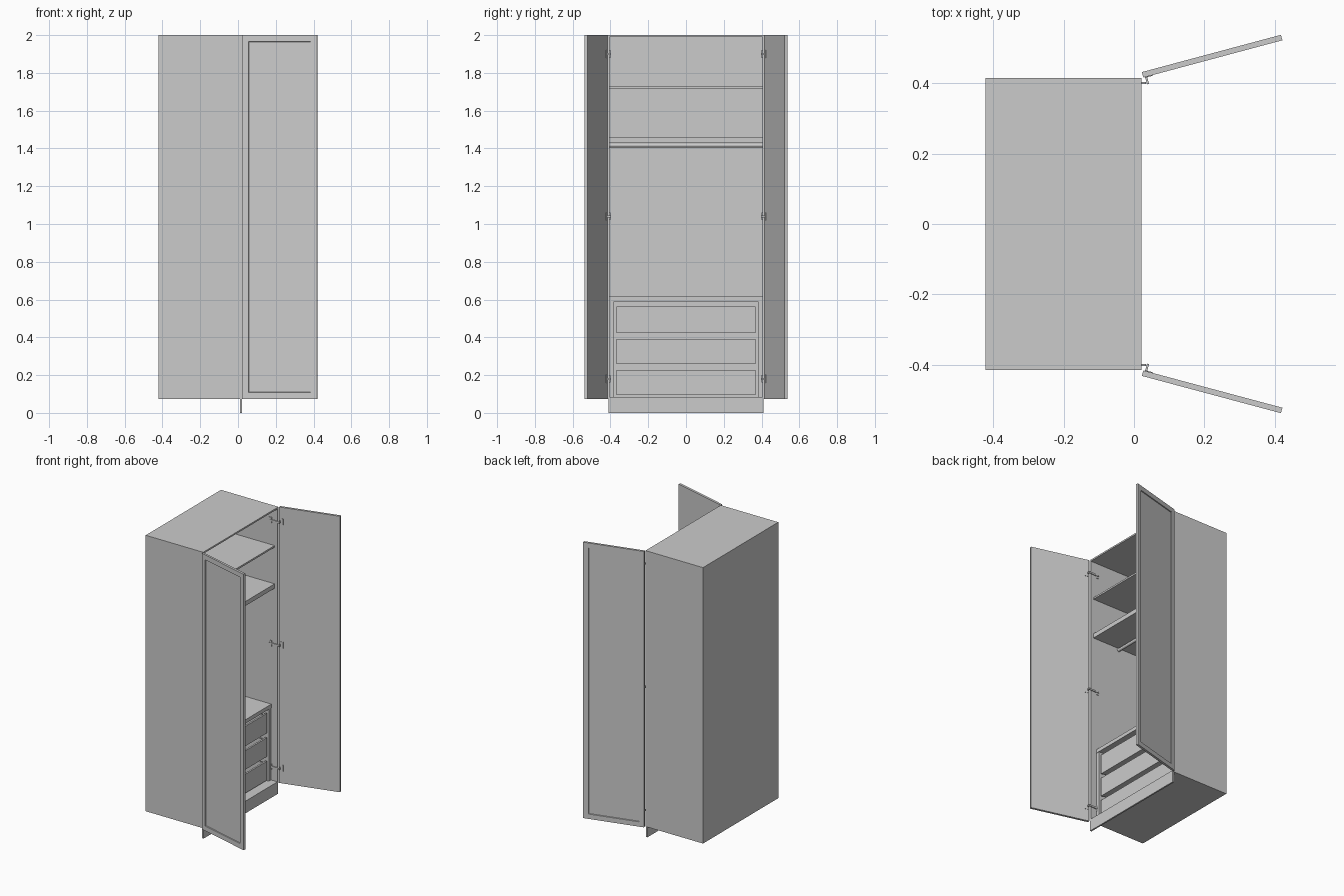
import bpy, bmesh, math
from mathutils import Matrix, Vector

if "Cube" in bpy.data.objects:
    bpy.data.objects.remove(bpy.data.objects["Cube"])


def finish(bm, name, mirror=False):
    me = bpy.data.meshes.new(name)
    bmesh.ops.recalc_face_normals(bm, faces=bm.faces)
    bm.to_mesh(me)
    bm.free()
    ob = bpy.data.objects.new(name, me)
    bpy.context.collection.objects.link(ob)
    if mirror:
        mod = ob.modifiers.new("mirror", 'MIRROR')
        mod.use_axis = (False, True, False)
    return ob


def add_box(bm, x, y, z, mat=Matrix()):
    size = Matrix.Diagonal((x[1] - x[0], y[1] - y[0], z[1] - z[0], 1))
    mid = Matrix.Translation((sum(x) / 2, sum(y) / 2, sum(z) / 2))
    return bmesh.ops.create_cube(bm, size=1, matrix=mat @ mid @ size)['verts']


def box(name, x, y, z, mirror=False):
    bm = bmesh.new()
    add_box(bm, x, y, z)
    return finish(bm, name, mirror)


BACK, FRONT, W, T = -0.422, 0.022, 0.415, 0.011
IN = W - T

# carcass
box("side_panel", (BACK, FRONT), (IN, W), (0.074, 2.0), True)
box("top_panel", (BACK, FRONT), (-IN, IN), (2 - T, 2.0))
box("floor_panel", (BACK, FRONT), (-IN, IN), (0.074, 0.085))
box("back_panel", (BACK, BACK + 0.008), (-IN, IN), (0.085, 2 - T))
box("plinth", (0.011, FRONT), (-0.41, 0.41), (0, 0.074))

# shelves
box("upper_shelf", (BACK + 0.008, 0.0), (-IN, IN), (1.716, 1.728))
box("hanging_shelf", (BACK + 0.008, 0.0), (-IN, IN), (1.43, 1.461))
box("drawer_top", (BACK + 0.008, -0.025), (-IN, IN), (0.589, 0.615))

# hanging rail
bm = bmesh.new()
bmesh.ops.create_cone(bm, cap_ends=True, segments=24, radius1=0.011, radius2=0.011, depth=2 * IN,
                      matrix=Matrix.Translation((-0.21, 0, 1.417)) @ Matrix.Rotation(math.pi / 2, 4, 'X'))
rail = finish(bm, "hanging_rail")
bpy.context.view_layer.objects.active = rail
rail.select_set(True)
bpy.ops.object.shade_smooth_by_angle()

# drawer unit: side fillers and three open drawers
box("drawer_filler", (BACK + 0.008, -0.028), (0.38, IN), (0.085, 0.589), True)
for i, (z0, z1) in enumerate([(0.095, 0.228), (0.26, 0.392), (0.424, 0.562)]):
    bm = bmesh.new()
    add_box(bm, (-0.046, -0.034), (-0.369, 0.369), (z0, z1))
    add_box(bm, (-0.40, -0.046), (-0.362, 0.362), (z0, z0 + 0.008))
    add_box(bm, (-0.40, -0.39), (-0.362, 0.362), (z0 + 0.008, z1 - 0.01))
    for s in (-1, 1):
        add_box(bm, (-0.39, -0.046), sorted((s * 0.352, s * 0.362)), (z0 + 0.008, z1 - 0.01))
    finish(bm, f"drawer_{i + 1}")

# open doors with recessed outer panel
HINGE = Matrix.Translation((0.0265, 0.416, 0)) @ Matrix.Rotation(math.radians(15), 4, 'Z')
bm = bmesh.new()
add_box(bm, (0, 0.409), (0, 0.016), (0.074, 2.0), HINGE)
bm.normal_update()
out = HINGE.to_3x3() @ Vector((0, 1, 0))
face = max(bm.faces, key=lambda f: f.normal.dot(out))
bmesh.ops.inset_region(bm, faces=[face], thickness=0.048)
bmesh.ops.inset_region(bm, faces=[face], thickness=0.002, depth=-0.006)
finish(bm, "door", True)

# hinges: arm on the side panel, slanted link, plate and cup on the door
for i, z in enumerate((0.18, 1.04, 1.9)):
    bm = bmesh.new()
    add_box(bm, (-0.04, 0.034), (0.397, 0.403), (z - 0.006, z + 0.006))
    add_box(bm, (-0.04, -0.02), (0.400, IN), (z - 0.02, z + 0.02))
    link = Matrix.Translation((0.037, 0.408, z)) @ Matrix.Rotation(math.radians(15), 4, 'Z')
    add_box(bm, (-0.003, 0.003), (-0.011, 0.011), (-0.006, 0.006), link)
    add_box(bm, (0.006, 0.028), (-0.002, 0.0), (z - 0.022, z + 0.022), HINGE)
    finish(bm, f"hinge_{i + 1}", True)
